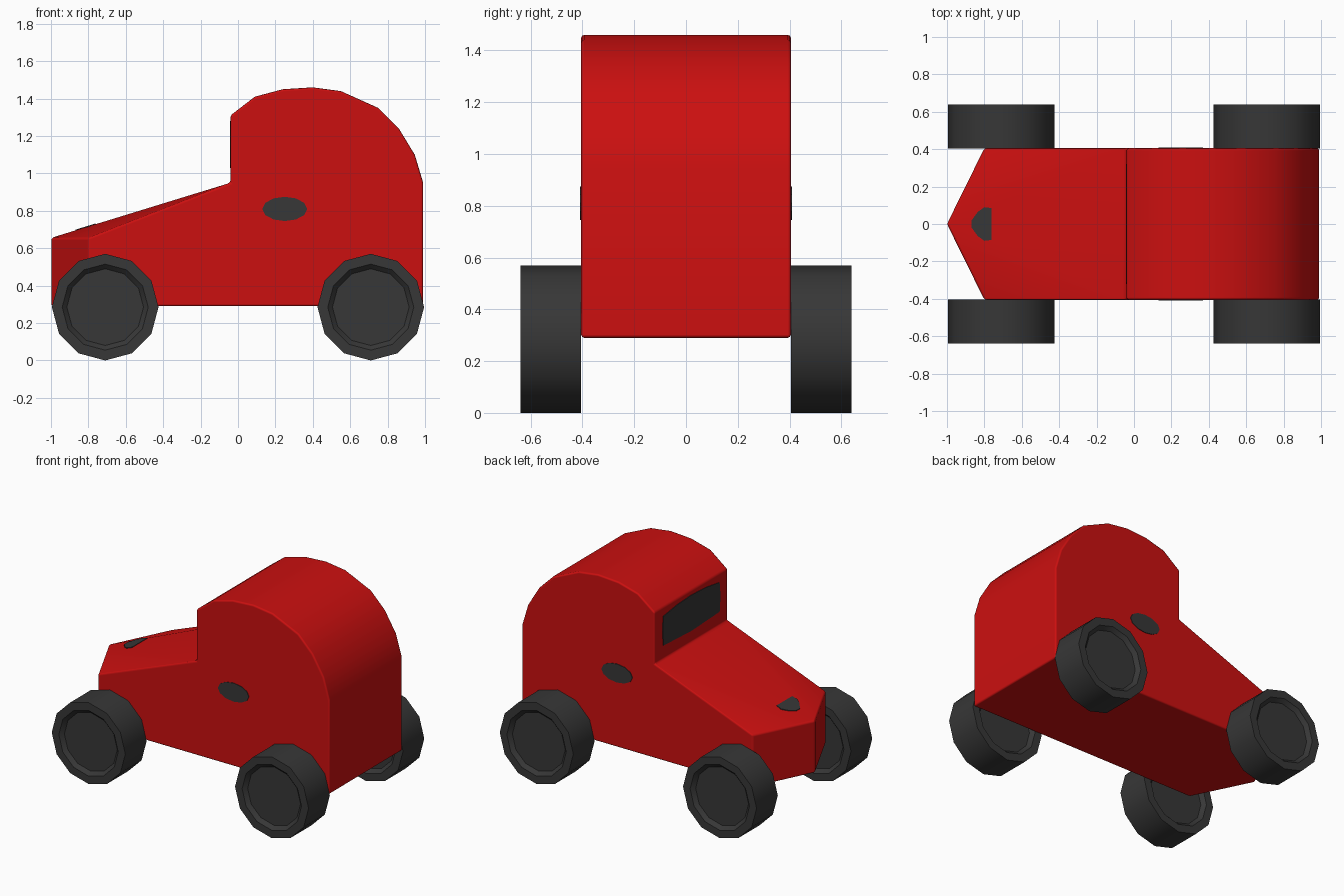
import bpy, bmesh, math
from mathutils import Vector

if "Cube" in bpy.data.objects:
    bpy.data.objects.remove(bpy.data.objects["Cube"])


def material(name, colour):
    m = bpy.data.materials.new(name)
    m.diffuse_color = (*colour, 1)
    m.use_nodes = True
    m.node_tree.nodes["Principled BSDF"].inputs["Base Color"].default_value = m.diffuse_color
    return m


RED = material("red paint", (0.6, 0.005, 0.005))
DARK = material("dark rubber", (0.038, 0.038, 0.038))


def finish(bm, name, mat, smooth_angle=None):
    bmesh.ops.recalc_face_normals(bm, faces=bm.faces[:])
    mesh = bpy.data.meshes.new(name)
    bm.to_mesh(mesh)
    bm.free()
    mesh.materials.append(mat)
    obj = bpy.data.objects.new(name, mesh)
    bpy.context.collection.objects.link(obj)
    if smooth_angle:
        bpy.ops.object.select_all(action='DESELECT')
        obj.select_set(True)
        bpy.context.view_layer.objects.active = obj
        bpy.ops.object.shade_smooth_by_angle(angle=math.radians(smooth_angle))
    return obj


def plate(name, points, offset):
    """Thin painted plate: outline points plus an extrusion vector."""
    bm = bmesh.new()
    face = bm.faces.new([bm.verts.new(p) for p in points])
    ext = bmesh.ops.extrude_face_region(bm, geom=[face])
    moved = [v for v in ext["geom"] if isinstance(v, bmesh.types.BMVert)]
    bmesh.ops.translate(bm, verts=moved, vec=Vector(offset))
    if len([f for f in bm.faces if len(f.verts) == len(points)]) == 1:
        bm.faces.new([bm.verts[i] for i in range(len(points))])
    return finish(bm, name, DARK)


# Body: side profile from nose corner along the hood, over the roof, to the rear
W = 0.405
profile = [(-0.8, 0.29), (-0.8, 0.655), (-0.04, 0.95), (-0.04, 1.31), (0.09, 1.41),
           (0.24, 1.45), (0.40, 1.46), (0.55, 1.44), (0.75, 1.35), (0.86, 1.24),
           (0.945, 1.10), (0.99, 0.95), (0.99, 0.29)]
bm = bmesh.new()
near = [bm.verts.new((x, -W, z)) for x, z in profile]
far = [bm.verts.new((x, W, z)) for x, z in profile]
tip_low = bm.verts.new((-1, 0, 0.29))
tip_top = bm.verts.new((-1, 0, 0.655))
for i in range(2, len(profile) - 1):
    bm.faces.new((near[i], near[i + 1], far[i + 1], far[i]))
for side in (near, far):
    bm.faces.new(side)
    bm.faces.new((tip_low, tip_top, side[1], side[0]))   # pointed nose
    bm.faces.new((tip_top, side[1], side[2]))            # hood side
bm.faces.new((tip_top, near[2], far[2]))                 # hood centre
bm.faces.new((tip_low, near[0], near[-1], far[-1], far[0]))
body = finish(bm, "body", RED, 180)
bevel = body.modifiers.new("soft edges", 'BEVEL')
bevel.width = 0.012
bevel.segments = 2
bevel.limit_method = 'ANGLE'
bevel.angle_limit = math.radians(45)
bevel.harden_normals = True

# Windscreen, slightly bulged along its top
plate("windscreen", [(-0.037, y, z) for y, z in (
    (-0.31, 1.045), (0, 1.03), (0.31, 1.045), (0.32, 1.15), (0.31, 1.25), (0.16, 1.272),
    (0, 1.28), (-0.16, 1.272), (-0.31, 1.25), (-0.32, 1.15))], (-0.007, 0, 0))

# Oval door badges on both sides
for s, label in ((-1, "front"), (1, "back")):
    oval = [(0.25 + 0.12 * math.cos(a), s * 0.401, 0.81 + 0.065 * math.sin(a))
            for a in (math.tau * i / 12 for i in range(12))]
    plate(label + "_door_spot", oval, (0, s * 0.008, 0))

# Hood spot lying on the hood slope
spot = [(-0.868, 0.02), (-0.835, 0.065), (-0.80, 0.09), (-0.762, 0.085)]
spot += [(x, -y) for x, y in reversed(spot)]
plate("hood_spot", [(x, y, 0.651 + (x + 1) * 0.307) for x, y in spot], (0, 0, 0.008))


# Wheels: 12-sided, dished on both faces
def wheel(name, x, y):
    half = [(0.205, 0.092), (0.23, 0.1175), (0.285, 0.1175)]
    rings = half + [(r, -d) for r, d in reversed(half)]
    bm = bmesh.new()
    loops = []
    for r, d in rings:
        loops.append([bm.verts.new((x + r * math.sin(a), y + d, 0.285 + r * math.cos(a)))
                      for a in (math.tau * i / 12 for i in range(12))])
    for a, b in zip(loops, loops[1:]):
        for i in range(12):
            j = (i + 1) % 12
            bm.faces.new((a[i], a[j], b[j], b[i]))
    bm.faces.new(loops[0])
    bm.faces.new(loops[-1])
    finish(bm, name, DARK, 40)


for sx, end in ((-1, "nose"), (1, "tail")):
    for sy, side in ((-1, "front"), (1, "back")):
        wheel(f"{end}_{side}_wheel", sx * 0.71, sy * 0.5225)
